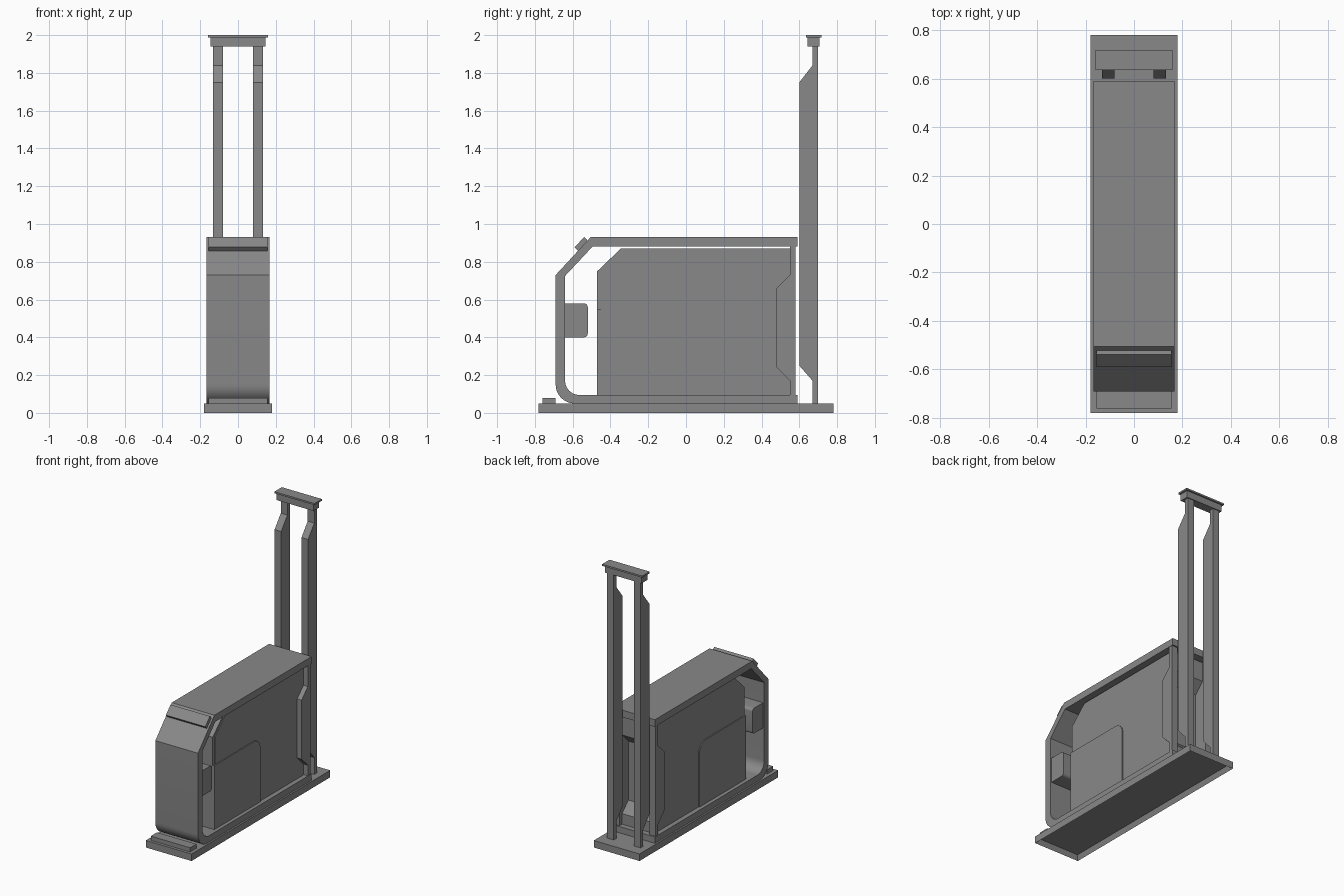
import bpy, bmesh, math
from mathutils import Vector

if "Cube" in bpy.data.objects:
    bpy.data.objects.remove(bpy.data.objects["Cube"])

mat = bpy.data.materials.new("medium grey")
mat.diffuse_color = (0.25, 0.25, 0.25, 1)
mat.use_nodes = True
mat.node_tree.nodes["Principled BSDF"].inputs["Base Color"].default_value = mat.diffuse_color


def extrude(name, pts, x0, x1):
    """Extrude a (y, z) profile from x0 to x1."""
    bm = bmesh.new()
    face = bm.faces.new([bm.verts.new((x0, y, z)) for y, z in pts])
    res = bmesh.ops.extrude_face_region(bm, geom=[face])
    bmesh.ops.translate(bm, vec=(x1 - x0, 0, 0),
                        verts=[v for v in res["geom"] if isinstance(v, bmesh.types.BMVert)])
    bmesh.ops.recalc_face_normals(bm, faces=bm.faces[:])
    me = bpy.data.meshes.new(name)
    bm.to_mesh(me)
    bm.free()
    me.materials.append(mat)
    ob = bpy.data.objects.new(name, me)
    bpy.context.collection.objects.link(ob)
    return ob


def box(name, x0, x1, y0, y1, z0, z1):
    return extrude(name, [(y0, z0), (y1, z0), (y1, z1), (y0, z1)], x0, x1)


def arc(cy, cz, r, a0, a1, n=10):
    return [(cy + r * math.cos(math.radians(a0 + (a1 - a0) * i / n)),
             cz + r * math.sin(math.radians(a0 + (a1 - a0) * i / n))) for i in range(n + 1)]


def smooth(ob):
    bpy.ops.object.select_all(action='DESELECT')
    ob.select_set(True)
    bpy.context.view_layer.objects.active = ob
    bpy.ops.object.shade_smooth_by_angle(angle=math.radians(25))


# Base tray, hollow underneath
base = box("base_tray", -0.18, 0.18, -0.78, 0.78, 0, 0.05)
bm = bmesh.new()
bm.from_mesh(base.data)
bm.faces.ensure_lookup_table()
bottom = min(bm.faces, key=lambda f: f.calc_center_median().z)
bmesh.ops.inset_region(bm, faces=[bottom], thickness=0.02)
bmesh.ops.translate(bm, verts=bottom.verts[:], vec=(0, 0, 0.035))
bm.to_mesh(base.data)
bm.free()

# Front step on the base
box("front_step", -0.155, 0.155, -0.76, -0.69, 0.05, 0.08)

# C-shaped outer casing band, open at the back
outer = [(0.59, 0.05)] + arc(-0.59, 0.15, 0.10, 270, 180) + [(-0.69, 0.73), (-0.505, 0.93), (0.59, 0.93)]
inner = [(0.59, 0.88), (-0.495, 0.88), (-0.64, 0.725)] + arc(-0.565, 0.17, 0.075, 180, 270) + [(0.59, 0.095)]
smooth(extrude("casing_band", outer + inner, -0.168, 0.168))

# Plate on the sloping front
extrude("slope_plate", [(-0.57, 0.856), (-0.52, 0.91), (-0.538, 0.932), (-0.59, 0.877)], -0.155, 0.155)

# Inner body with a notch at the back
notch = [(0.55, 0.73), (0.48, 0.66), (0.48, 0.24), (0.55, 0.17)]
extrude("inner_body", [(-0.47, 0.09), (-0.47, 0.75), (-0.345, 0.87), (0.55, 0.87)]
        + notch + [(0.55, 0.09)], -0.13, 0.13)

# Rounded box between the band and the body
smooth(extrude("front_box", [(-0.645, 0.40)] + arc(-0.54, 0.42, 0.02, 270, 360, 5)
               + arc(-0.54, 0.56, 0.02, 0, 90, 5) + [(-0.645, 0.58)], -0.16, 0.16))

# Parts on both sides
for s, side in ((-1, "left"), (1, "right")):
    # Thin side panel and lower cover
    extrude(side + "_side_panel", [(-0.45, 0.095), (-0.45, 0.745), (-0.335, 0.86), (0.54, 0.86)]
            + [(y - 0.01, z) for y, z in notch] + [(0.54, 0.095)], s * 0.13, s * 0.135)
    extrude(side + "_lower_cover", [(-0.47, 0.095), (-0.47, 0.55)] + arc(-0.02, 0.48, 0.07, 90, 0)
            + [(0.05, 0.095)], s * 0.13, s * 0.142)
    # Rear bracket with gusset
    extrude(side + "_rear_bracket", [(0.55, 0.095), (0.58, 0.095), (0.58, 0.88), (0.55, 0.88)]
            + notch, s * 0.118, s * 0.165)
    # Tall mast post with gusset
    extrude(side + "_mast_post", [(0.67, 0.05), (0.70, 0.05), (0.70, 1.94), (0.67, 1.94),
            (0.67, 1.84), (0.60, 1.75), (0.60, 0.25), (0.67, 0.17)], s * 0.08, s * 0.132)

# Mast crosshead and cap
box("mast_crosshead", -0.145, 0.145, 0.643, 0.707, 1.94, 1.988)
box("mast_cap", -0.158, 0.158, 0.635, 0.718, 1.988, 2.0)
